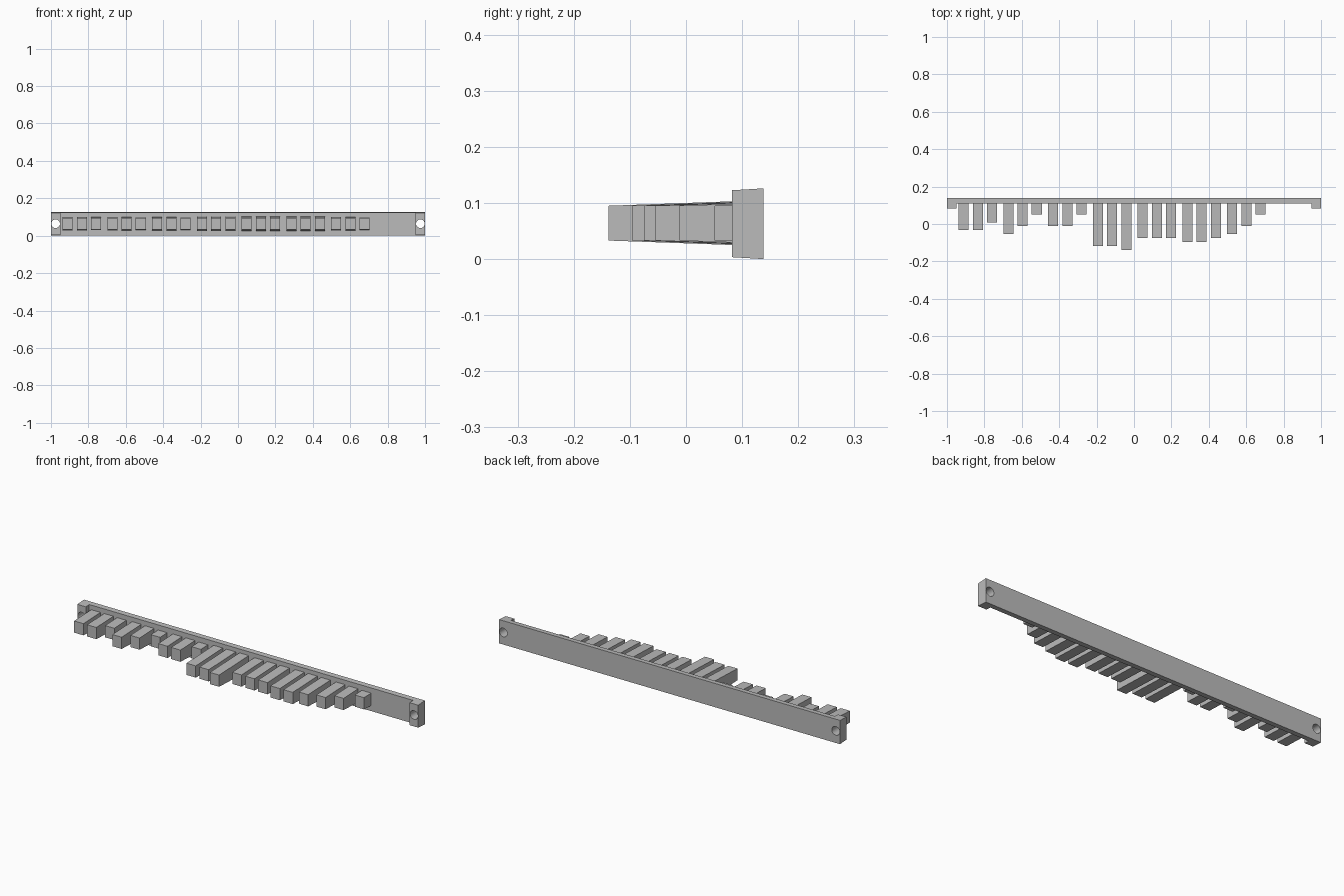
import bpy
import bmesh
from mathutils import Matrix

cube = bpy.data.objects.get("Cube")
if cube:
    bpy.data.objects.remove(cube, do_unlink=True)

grey = bpy.data.materials.new("plain grey")
grey.use_nodes = True
grey.diffuse_color = (0.5, 0.5, 0.5, 1)
grey.node_tree.nodes["Principled BSDF"].inputs["Base Color"].default_value = (0.5, 0.5, 0.5, 1)

BACK, FACE, PAD = 0.138, 0.11, 0.082    # depths of the bar
HEIGHT, MID = 0.126, 0.064
DRAFT = 0.036                           # mould taper per unit of depth


def finish(name, bm):
    bmesh.ops.recalc_face_normals(bm, faces=bm.faces)
    mesh = bpy.data.meshes.new(name)
    bm.to_mesh(mesh)
    bm.free()
    mesh.materials.append(grey)
    obj = bpy.data.objects.new(name, mesh)
    bpy.context.collection.objects.link(obj)
    return obj


def extrude_plan(bm, plan, height):
    base = bm.faces.new([bm.verts.new((x, y, 0)) for x, y in plan])
    top = bmesh.ops.extrude_face_region(bm, geom=[base])["geom"]
    for v in top:
        if isinstance(v, bmesh.types.BMVert):
            v.co.z = height


# Back bar with a raised pad at each end, slimming towards the front
half = [(1, BACK), (1, PAD), (0.95, PAD), (0.95, FACE)]
plan = half + [(-x, y) for x, y in reversed(half)]
bm = bmesh.new()
extrude_plan(bm, plan, HEIGHT)
for v in bm.verts:
    inset = (BACK - v.co.y) * 0.06
    v.co.z += inset if v.co.z < MID else -inset
bar = finish("back_bar", bm)

# Round screw holes through both pads
bm = bmesh.new()
for side in (-1, 1):
    place = Matrix.Translation((side * 0.975, FACE, MID)) @ Matrix.Rotation(1.5707963, 4, 'X')
    bmesh.ops.create_cone(bm, cap_ends=True, segments=32, radius1=0.023,
                          radius2=0.023, depth=0.2, matrix=place)
cutter = finish("hole_cutter", bm)
cutter.hide_render = True

mod = bar.modifiers.new("holes", 'BOOLEAN')
mod.operation = 'DIFFERENCE'
mod.solver = 'EXACT'
mod.object = cutter
bpy.context.view_layer.objects.active = bar
bar.select_set(True)
bpy.ops.object.modifier_apply(modifier="holes")
bpy.data.objects.remove(cutter, do_unlink=True)
bpy.ops.object.shade_smooth_by_angle()
bar.select_set(False)

# Teeth in groups of three, each with its own length step
steps = [5, 5, 3, 6, 4, 1, 4, 4, 1, 9, 9, 10, 7, 7, 7, 8, 8, 7, 6, 4, 1]
for i, step in enumerate(steps):
    group, place = divmod(i, 3)
    x = -0.835 + group * 0.2393 + (place - 1) * 0.076
    tip = 0.072 - step * 0.021
    bm = bmesh.new()
    bmesh.ops.create_cube(bm, size=1)
    for v in bm.verts:
        at_bar = v.co.y > 0
        y = FACE + 0.004 if at_bar else tip
        rise = 0.031 + (y - tip) * DRAFT
        v.co = (x + v.co.x * 0.054, y, MID + (rise if v.co.z > 0 else -rise))
    finish(f"tooth_{i + 1}", bm)
